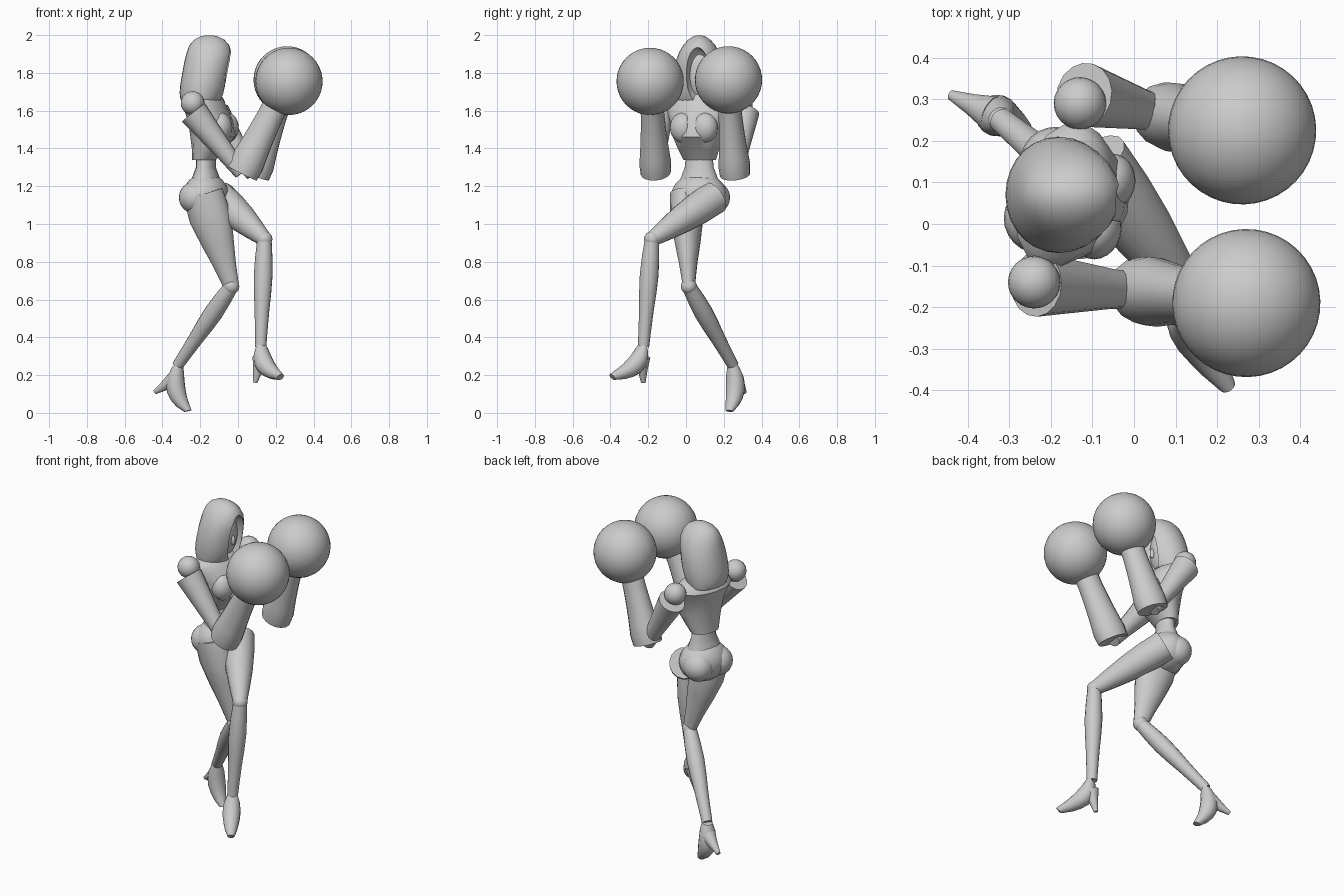
import bpy, bmesh, math
from mathutils import Vector, Matrix

cube = bpy.data.objects.get("Cube")
if cube:
    bpy.data.objects.remove(cube, do_unlink=True)

grey = bpy.data.materials.new("plain grey")
grey.use_nodes = True
colour = (0.6, 0.6, 0.6, 1)
grey.diffuse_color = colour
grey.node_tree.nodes["Principled BSDF"].inputs["Base Color"].default_value = colour

UP = Vector((0, 0, 1))
AHEAD = Vector((1, 0, 0))                       # way the head faces
FRONT = Vector((0.96, -0.28, 0)).normalized()   # way the torso faces
SIDE = UP.cross(FRONT)                          # the figure's own left
SPINE = Vector((-.17, .07, 0))


def smooth(obj):
    bpy.ops.object.select_all(action='DESELECT')
    obj.select_set(True)
    bpy.context.view_layer.objects.active = obj
    bpy.ops.object.shade_smooth_by_angle(angle=math.radians(40))


def finish(name, bm):
    """Turn a bmesh into a smooth-shaded grey object."""
    bmesh.ops.recalc_face_normals(bm, faces=bm.faces)
    mesh = bpy.data.meshes.new(name)
    bm.to_mesh(mesh)
    bm.free()
    mesh.materials.append(grey)
    obj = bpy.data.objects.new(name, mesh)
    bpy.context.collection.objects.link(obj)
    smooth(obj)
    return obj


def loft(name, rings, along, depth_dir=FRONT, sides=16):
    """Skin parallel elliptical rings (centre, depth radius, width radius)."""
    bm = bmesh.new()
    u = (depth_dir - along * depth_dir.dot(along)).normalized()
    v = along.cross(u)
    angles = [math.tau * k / sides for k in range(sides)]
    loops = [[bm.verts.new(centre + u * depth * math.cos(t) + v * width * math.sin(t))
              for t in angles] for centre, depth, width in rings]
    for low, high in zip(loops, loops[1:]):
        for k in range(sides):
            m = (k + 1) % sides
            bm.faces.new((low[k], low[m], high[m], high[k]))
    bm.faces.new(loops[0])
    bm.faces.new(loops[-1])
    return finish(name, bm)


def column(name, rows):
    """Upright body part from rows of (height, forward shift, depth, width)."""
    loft(name, [(SPINE + UP * z + FRONT * shift, depth, width)
                for z, shift, depth, width in rows], UP)


def limb(name, start, end, radii, narrowing=1, depth_dir=FRONT):
    """Straight limb whose radii are spaced evenly from start to end."""
    start, end = Vector(start), Vector(end)
    rings = [(start.lerp(end, i / (len(radii) - 1)), r, r * narrowing)
             for i, r in enumerate(radii)]
    loft(name, rings, (end - start).normalized(), depth_dir)


def ball(name, centre, radii, segments=24):
    """Ellipsoid with radii along the torso's front, side and up."""
    bm = bmesh.new()
    bmesh.ops.create_uvsphere(bm, u_segments=segments, v_segments=segments // 2, radius=1)
    turn = Matrix((FRONT, SIDE, UP)).transposed().to_4x4()
    bm.transform(Matrix.Translation(centre) @ turn @ Matrix.Diagonal((*radii, 1)))
    return finish(name, bm)


def sphere(name, centre, radius, segments=24):
    ball(name, centre, [radius] * 3, segments)


# Torso: bodice, waist, pelvis and neck
column("bodice", [
    (1.34, -.01, .06, .09), (1.39, .01, .08, .11), (1.46, .04, .12, .13), (1.54, .03, .12, .15),
    (1.61, 0, .11, .18), (1.65, 0, .09, .16), (1.69, 0, .06, .07)])
column("waist", [(1.4, 0, .05, .07), (1.3, 0, .05, .08), (1.22, 0, .08, .11)])
ball("pelvis", SPINE + UP * 1.15, (.12, .15, .12))
column("neck", [(1.6, 0, .06, .07), (1.66, 0, .04, .04), (1.75, 0, .04, .04)])
for label, sign in (("left", 1), ("right", -1)):
    ball(label + "_bust", SPINE + UP * 1.51 + FRONT * .1 + SIDE * .06 * sign, (.06, .07, .08))
    sphere(label + "_buttock", SPINE + UP * 1.14 - FRONT * .04 + SIDE * .07 * sign, .085)

# Head: bobbed hair with a carved front opening, and the face inside it
hair_rings = []
for k in range(13):
    z = 1.82 - .179 * math.cos(math.pi * k / 12)
    depth = .125 * math.sqrt(1 - ((z - 1.8) / .2) ** 4)
    width = .14 * math.sqrt(1 - ((z - 1.74) / .26) ** 2)
    lean = .18 * min(z - 1.8, .1)
    hair_rings.append((SPINE + UP * z + AHEAD * lean, depth, width))
hair = loft("hair", hair_rings, UP, AHEAD, 28)
cutter = ball("opening_cutter", (-.035, .06, 1.77), (.1, .065, .165), 32)
cut = hair.modifiers.new("opening", 'BOOLEAN')
cut.operation = 'DIFFERENCE'
cut.object = cutter
bpy.context.view_layer.objects.active = hair
bpy.ops.object.modifier_apply(modifier=cut.name)
bpy.data.objects.remove(cutter, do_unlink=True)
smooth(hair)
ball("face", (-.14, .07, 1.8), (.06, .08, .14))
ball("nose", (-.08, .065, 1.77), (.015, .012, .03))


# Arms: shoulder balls, flared upper arms, wide forearms and round gloves
def arm(label, shoulder, sleeve, elbow, wrist, glove):
    sphere(label + "_shoulder", shoulder, .063)
    limb(label + "_upper_arm", sleeve, elbow, (.078, .064, .05, .04))
    limb(label + "_forearm", elbow, wrist, (.09, .095, .088, .082, .077, .073, .07, .07), .88)
    sphere(label + "_glove", glove, .178, 40)


arm("right", (-.24, -.14, 1.64), (-.235, -.145, 1.59), (.02, -.16, 1.27),
    (.2, -.18, 1.63), (.27, -.19, 1.755))
arm("left", (-.13, .29, 1.63), (-.12, .31, 1.59), (.08, .26, 1.26),
    (.21, .23, 1.63), (.26, .225, 1.763))


# Legs: tapered thighs, knee balls, calves and high-heeled shoes
def leg(label, hip, thigh, narrowing, knee, ankle, arch, toe, heel_tip):
    limb(label + "_thigh", hip, knee, thigh, narrowing, FRONT + UP * .5)
    sphere(label + "_knee", knee, .042)
    limb(label + "_calf", knee, ankle, (.038, .046, .05, .046, .039, .034, .03))
    a, b, c = Vector(ankle), Vector(arch), Vector(toe)
    foot = []
    for i, r in enumerate((.03, .045, .05, .05, .044, .035, .02)):
        t = i / 6
        foot.append((a * (1 - t) ** 2 + b * 2 * t * (1 - t) + c * t * t, r, r))
    loft(label + "_shoe", foot, (c - a).normalized())
    limb(label + "_heel", a.lerp(b, .5), heel_tip, (.044, .026, .012))


leg("right", (-.185, 0, 1.16), (.11, .115, .092, .064, .042), .75, (-.035, .015, .67),
    (-.32, .25, .25), (-.36, .28, .1), (-.265, .23, .01), (-.44, .31, .11))
leg("left", (-.1, .15, 1.14), (.09, .087, .077, .06, .04), 1, (.14, -.18, .92),
    (.12, -.225, .35), (.12, -.24, .23), (.225, -.39, .19), (.09, -.226, .16))
